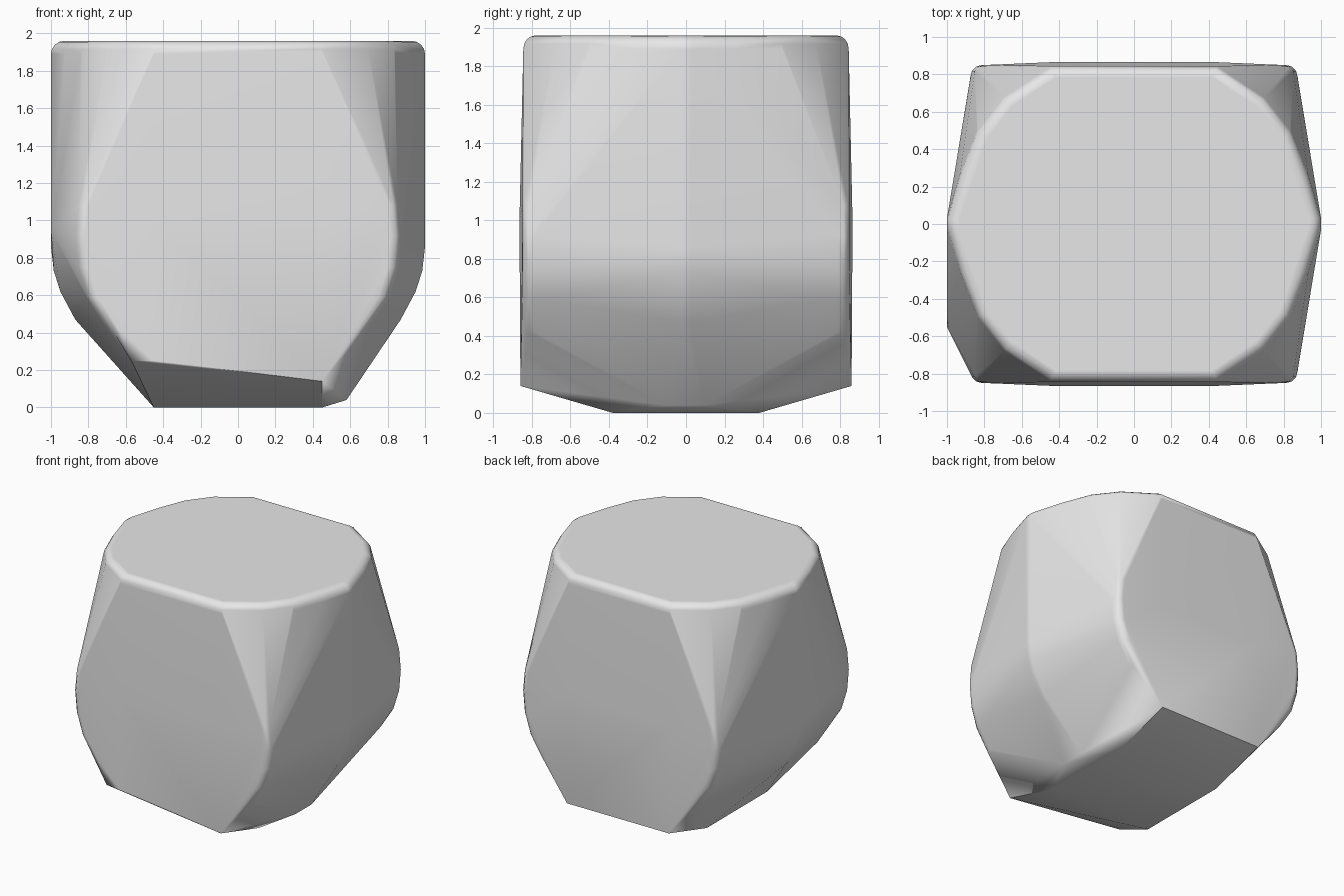
import bpy, bmesh, math

cube = bpy.data.objects.get("Cube")
if cube:
    bpy.data.objects.remove(cube, do_unlink=True)

mat = bpy.data.materials.new("light_grey")
mat.use_nodes = True
grey = (0.8, 0.8, 0.8, 1)
mat.diffuse_color = grey
mat.node_tree.nodes["Principled BSDF"].inputs["Base Color"].default_value = grey

points = []

def add(x, y, z, signs_x=(-1, 1), signs_y=(-1, 1)):
    points.extend({(sx * x, sy * y, z) for sx in signs_x for sy in signs_y})

# Rounded rim of the flat top
for x, y in [(0.45, 0.845), (0.7, 0.68), (0.84, 0.5), (0.93, 0.27), (1.0, 0.03)]:
    reach = math.hypot(x, y)
    for step in range(5):
        a = step * math.pi / 8
        k = 1 - 0.07 * (1 - math.cos(a)) / reach
        add(x * k, y * k, 1.89 + 0.07 * math.sin(a))

# Rounded rims of the front and back faces
for x, z in [(0.86, 1.08), (0.875, 0.92), (0.86, 0.75), (0.81, 0.59), (0.7, 0.42)]:
    for step in range(4):
        a = step * math.pi / 6
        add(x - 0.06 * (1 - math.cos(a)), 0.785 + 0.065 * math.sin(a), z)

# Lower corners of the faces, with a chipped front corner
add(0.45, 0.86, 0.14, (1,))
add(0.45, 0.86, 0.14, (-1,), (1,))
add(0.45, 0.855, 0.25, (-1,), (-1,))
add(0.57, 0.845, 0.25, (-1,), (-1,))
add(0.45, 0.865, 1.0)

# Side ridges curving in below
for x, z in [(1.0, 0.86), (0.985, 0.73), (0.95, 0.62), (0.87, 0.47)]:
    add(x, 0.02, z)
add(1.0, 0.55, 0.95, (-1,), (-1,))

# Flat foot and the low bump on one side
add(0.45, 0.38, 0)
add(0.58, 0.1, 0.04, (1,))

# Wrap all points in one solid
bm = bmesh.new()
for p in points:
    bm.verts.new(p)
res = bmesh.ops.convex_hull(bm, input=bm.verts[:])
loose = [v for v in bm.verts if not v.link_faces]
bmesh.ops.delete(bm, geom=loose, context="VERTS")
bmesh.ops.dissolve_limit(bm, angle_limit=math.radians(1.5),
                         verts=bm.verts[:], edges=bm.edges[:])
bmesh.ops.recalc_face_normals(bm, faces=bm.faces[:])
mesh = bpy.data.meshes.new("rounded_block")
bm.to_mesh(mesh)
bm.free()
mesh.materials.append(mat)

block = bpy.data.objects.new("rounded_block", mesh)
bpy.context.collection.objects.link(block)
bpy.context.view_layer.objects.active = block
block.select_set(True)
bpy.ops.object.shade_smooth_by_angle(angle=math.radians(32))
weighted = block.modifiers.new("face_weighted_normals", "WEIGHTED_NORMAL")
weighted.keep_sharp = True
